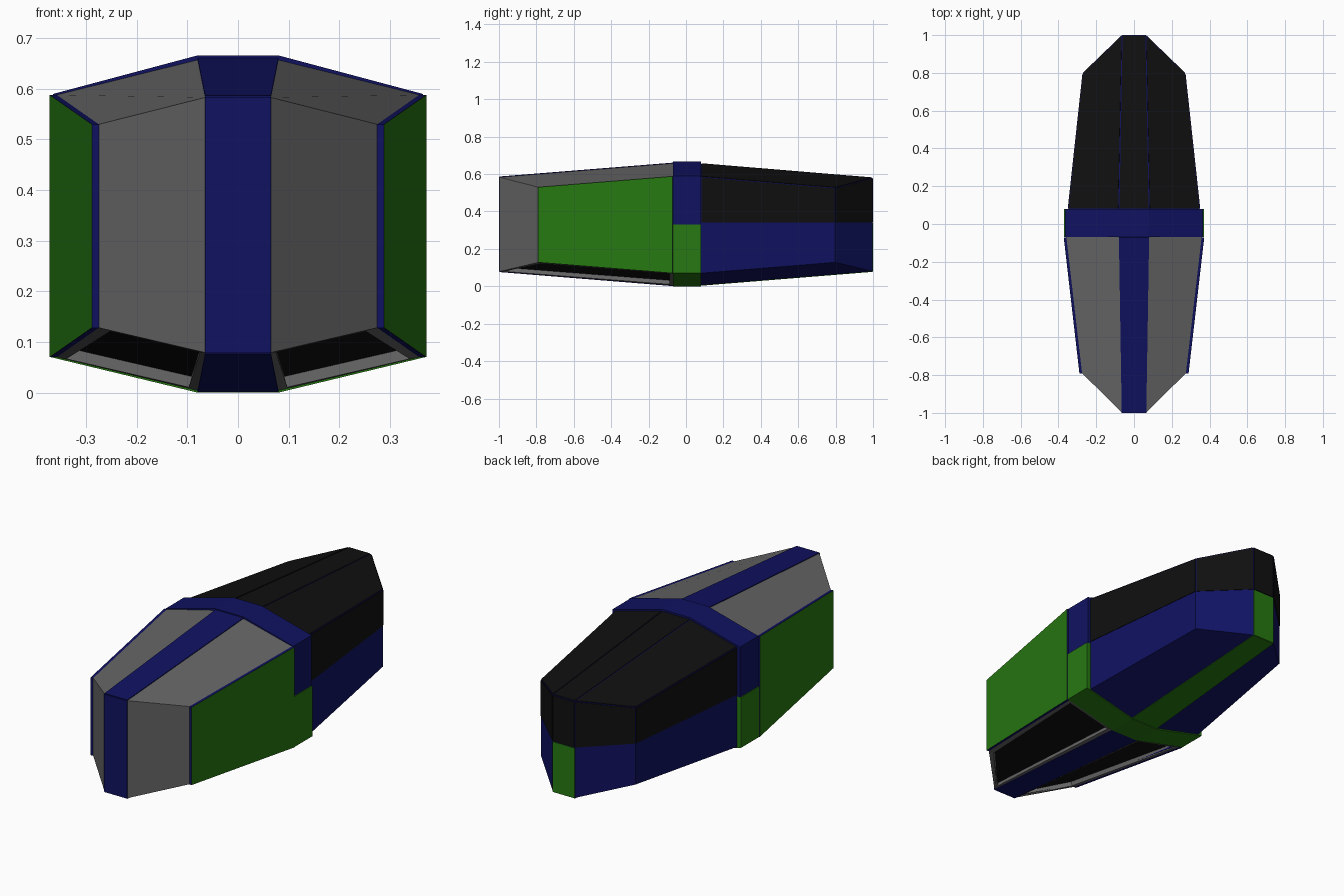
import bpy, bmesh
from mathutils import Vector
from mathutils.geometry import normal

if "Cube" in bpy.data.objects:
    bpy.data.objects.remove(bpy.data.objects["Cube"])


def material(name, rgb):
    m = bpy.data.materials.new(name)
    m.diffuse_color = (*rgb, 1)
    m.use_nodes = True
    m.node_tree.nodes["Principled BSDF"].inputs["Base Color"].default_value = m.diffuse_color
    return m


BLUE = material("blue", (0.005, 0.006, 0.12))
GREEN = material("green", (0.02, 0.19, 0.006))
BLACK = material("black", (0.005, 0.005, 0.005))
GREY = material("grey", (0.13, 0.13, 0.13))
CENTRE = Vector((0, 0, 0.333))


def finish(bm, name, mats, mirror):
    me = bpy.data.meshes.new(name)
    bm.to_mesh(me)
    bm.free()
    for m in mats:
        me.materials.append(m)
    ob = bpy.data.objects.new(name, me)
    bpy.context.collection.objects.link(ob)
    if mirror:
        ob.modifiers.new("Mirror", 'MIRROR').use_mirror_merge = False
    return ob


def panel(name, pts, face, rim=None, mirror=True, depth=0.02, lift=0.0, shrink=0.0, recess=0.0):
    """Thick plate with its outer face on pts; optional framed recess."""
    pts = [Vector(p) for p in pts]
    mid = sum(pts, Vector()) / 4
    n = normal(pts)
    if n.dot(mid - CENTRE) < 0:
        pts.reverse()
        n = -n
    outer = []
    for i, p in enumerate(pts):
        a = (pts[i - 1] - p).normalized()
        b = (pts[(i + 1) % 4] - p).normalized()
        outer.append(p + (a + b) * shrink + n * lift)
    bm = bmesh.new()
    o = [bm.verts.new(p) for p in outer]
    u = [bm.verts.new(p - n * depth) for p in outer]
    top = bm.faces.new(o)
    bm.faces.new(u[::-1]).material_index = 1
    for i in range(4):
        j = (i + 1) % 4
        bm.faces.new((o[j], o[i], u[i], u[j])).material_index = 1
    bm.normal_update()
    if recess:
        bmesh.ops.inset_individual(bm, faces=[top], thickness=0.026)
        bmesh.ops.inset_individual(bm, faces=[top], thickness=0.0005, depth=-recess)
        top.material_index = 1
    return finish(bm, name, (face, rim or face), mirror)


def flip(p):
    return (-p[0], p[1], p[2])


def strip(name, p, q, color, **kw):
    return panel(name, (p, q, flip(q), flip(p)), color, mirror=False, **kw)


def at_z(p, z):
    return (p[0], p[1], z)


# Corner stations of each half: middle ridge, middle side, shoulder, nose
FX = ((0.08, -0.07), (0.358, -0.07), (0.275, -0.79), (0.065, -0.997))
BX = ((0.08, 0.08), (0.348, 0.08), (0.27, 0.797), (0.063, 0.997))
ft = [(x, y, z) for (x, y), z in zip(FX, (0.657, 0.588, 0.53, 0.583))]
fb = [(x, y, z) for (x, y), z in zip(FX, (0.004, 0.07, 0.128, 0.079))]
bt = [(x, y, z) for (x, y), z in zip(BX, (0.655, 0.585, 0.526, 0.579))]
bb = [(x, y, z) for (x, y), z in zip(BX, (0.006, 0.07, 0.128, 0.08))]

# Front half: grey plates, framed underside openings
panel("front_top_panel", ft, GREY)
panel("front_corner_panel", (ft[2], ft[3], fb[3], fb[2]), GREY)
panel("front_bottom_frame", fb, GREY, BLACK, depth=0.03, recess=0.022)

# Front centre strip
strip("front_top_strip", ft[0], ft[3], BLUE, lift=0.004)
strip("front_nose_strip", ft[3], fb[3], BLUE, lift=0.003)
strip("front_bottom_strip", fb[0], fb[3], BLUE, lift=0.003)

# Front side plates, green with a blue rim
panel("front_side_plate", (ft[1], ft[2], fb[2], fb[1]), GREEN, BLUE, depth=0.035, lift=0.014)

# Middle band: blue upper half, green lower half
def band(name, half, color):
    loop = half + [(-x, z) for x, z in reversed(half)]
    bm = bmesh.new()
    f = bm.faces.new([bm.verts.new((x, -0.07, z)) for x, z in loop])
    r = bmesh.ops.extrude_face_region(bm, geom=[f])
    verts = [v for v in r["geom"] if isinstance(v, bmesh.types.BMVert)]
    bmesh.ops.translate(bm, verts=verts, vec=(0, 0.15, 0))
    bmesh.ops.recalc_face_normals(bm, faces=bm.faces)
    finish(bm, name, (color,), False)


band("middle_band_upper", [(0.08, 0.666), (0.365, 0.59), (0.365, 0.33)], BLUE)
band("middle_band_lower", [(0.37, 0.33), (0.37, 0.07), (0.08, 0.0)], GREEN)

# Rear half: blue shell
panel("rear_top_shell", bt, BLUE)
panel("rear_bottom_shell", bb, BLUE)
panel("rear_side_shell", (bt[1], bt[2], bb[2], bb[1]), BLUE)
panel("rear_corner_shell", (bt[2], bt[3], bb[3], bb[2]), BLUE)
strip("rear_top_strip_shell", bt[0], bt[3], BLUE)
strip("rear_nose_shell", bt[3], bb[3], BLUE)
strip("rear_bottom_strip_shell", bb[0], bb[3], BLUE)

# Rear cover plates: black on the upper half, green along the lower centre
SPLIT = 0.338
mid = [at_z(p, SPLIT) for p in bt]
cover = dict(depth=0.01, lift=0.003, shrink=0.003)
panel("rear_top_cover", bt, BLACK, **cover)
panel("rear_side_cover", (bt[1], bt[2], mid[2], mid[1]), BLACK, **cover)
panel("rear_corner_cover", (bt[2], bt[3], mid[3], mid[2]), BLACK, **cover)
strip("rear_top_strip_cover", bt[0], bt[3], BLACK, **cover)
strip("rear_nose_cover", bt[3], mid[3], BLACK, **cover)
strip("rear_nose_lower_cover", mid[3], bb[3], GREEN, depth=0.01, lift=0.003)
strip("rear_bottom_strip_cover", bb[0], bb[3], GREEN, depth=0.01, lift=0.003)
